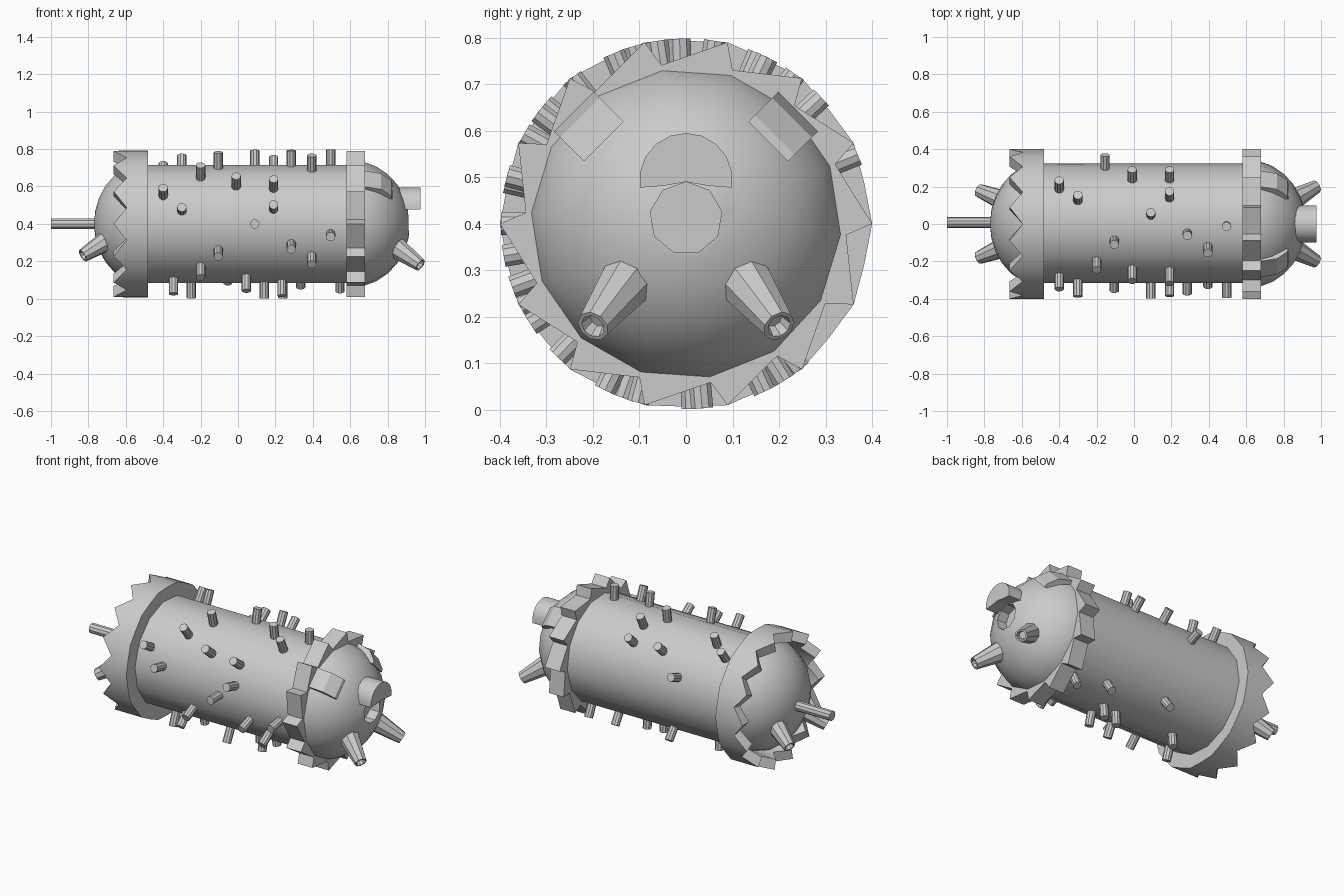
import bpy, bmesh
from math import sin, cos, pi, radians, sqrt
from mathutils import Vector

if "Cube" in bpy.data.objects:
    bpy.data.objects.remove(bpy.data.objects["Cube"])

C = Vector((0, 0, 0.4))      # main axis runs along x through here
N = 14
TURN = radians(-4)


def finish(name, bm, smooth=True):
    bmesh.ops.recalc_face_normals(bm, faces=bm.faces)
    me = bpy.data.meshes.new(name)
    bm.to_mesh(me)
    bm.free()
    ob = bpy.data.objects.new(name, me)
    bpy.context.collection.objects.link(ob)
    if smooth:
        shade(ob)
    return ob


def shade(ob):
    bpy.ops.object.select_all(action='DESELECT')
    ob.select_set(True)
    bpy.context.view_layer.objects.active = ob
    bpy.ops.object.shade_smooth_by_angle(angle=radians(35))


def lathe(name, profile, start, direction, n, turn=0.0):
    """Solid of revolution: profile of (distance, radius) along a direction."""
    d = Vector(direction).normalized()
    u = Vector((0, 1, 0)) if abs(d.x) > 0.99 else Vector((1, 0, 0))
    u = (u - d * u.dot(d)).normalized()
    w = d.cross(u)
    bm = bmesh.new()
    rows = []
    for t, r in profile:
        rows.append([bm.verts.new(Vector(start) + d * t + (u * cos(a) + w * sin(a)) * r)
                     for a in (turn + 2 * pi * i / n for i in range(n))])
    for a, b in zip(rows, rows[1:]):
        for i in range(n):
            j = (i + 1) % n
            bm.faces.new((a[i], a[j], b[j], b[i]))
    bm.faces.new(rows[0])
    bm.faces.new(rows[-1])
    bmesh.ops.remove_doubles(bm, verts=bm.verts, dist=1e-5)
    return finish(name, bm)


def prism(name, pts, vec, smooth=False):
    bm = bmesh.new()
    f = bm.faces.new([bm.verts.new(p) for p in pts])
    ext = bmesh.ops.extrude_face_region(bm, geom=[f])
    bmesh.ops.translate(bm, vec=vec, verts=[v for v in ext['geom'] if isinstance(v, bmesh.types.BMVert)])
    # keep the starting cap so the block is closed
    if not f.is_valid:
        bm.faces.new([v for v in bm.verts][:len(pts)])
    return finish(name, bm, smooth)


def polar(x, r, a):
    return C + Vector((x, r * cos(a), r * sin(a)))


# drum and rounded ends
lathe("drum", [(-0.52, 0.32), (0.62, 0.32)], C + Vector((0, 0.005, 0)), (1, 0, 0), N, TURN)


def dome(name, x, length, radius, side):
    prof = [(length * sin(k * pi / 14), max(radius * cos(k * pi / 14), 1e-3)) for k in range(8)]
    return lathe(name, prof, C + Vector((x, 0, 0)), (side, 0, 0), N, TURN * side)


dome("rear_dome", -0.48, 0.29, 0.335, -1)
front = dome("front_dome", 0.60, 0.32, 0.345, 1)

# round socket sunk into the front dome
cutter = lathe("socket_cutter", [(0.85, 0.078), (1.1, 0.078)], (0, 0, 0.412), (1, 0, 0), 9, pi / 18)
mod = front.modifiers.new("socket", 'BOOLEAN')
mod.operation = 'DIFFERENCE'
mod.solver = 'EXACT'
mod.object = cutter
bpy.context.view_layer.objects.active = front
bpy.ops.object.modifier_apply(modifier=mod.name)
bpy.data.objects.remove(cutter)
shade(front)

# half-round hood over the socket
arc = [Vector((0.84, 0.1 * cos(a), 0.495 + 0.1 * sin(a)))
       for a in (radians(-10 + 20 * i) for i in range(11))]
arc += [Vector((0.84, y, z)) for y, z in ((-0.045, 0.482), (0, 0.49), (0.045, 0.482))]
prism("socket_hood", arc, Vector((0.135, 0, 0)), True)

# ratchet ring with saw teeth
saw = []
for k in range(N):
    a = 2 * pi * k / N
    saw += [polar(0.58, 0.345, a + TURN), polar(0.58, 0.4, a)]
prism("ratchet_ring", saw, Vector((0.10, 0, 0)))

# rear collar with a zigzag edge
bm = bmesh.new()
rows = []
for k in range(2 * N):
    a = pi * k / N
    tip = k % 2 == 0
    xe = -0.665 if tip else -0.595
    ro = 0.4 if tip else 0.393
    rows.append([bm.verts.new(polar(x, r, a)) for x, r in
                 ((-0.48, ro), (xe, ro), (xe, ro - 0.06), (-0.48, ro - 0.08))])
for k in range(2 * N):
    p, q = rows[k], rows[(k + 1) % (2 * N)]
    for i in range(4):
        j = (i + 1) % 4
        bm.faces.new((p[i], p[j], q[j], q[i]))
finish("rear_collar", bm)

# tail rod
lathe("tail_rod", [(0, 0.03), (0.27, 0.03)], (-0.73, 0.008, 0.4), (-1, 0, 0), 10)

# stubby hollow-ended spikes at both ends, mirrored across y
for side, s in (("left", -1), ("right", 1)):
    for end, base, tip in (("front", (0.83, 0.12, 0.285), (0.975, 0.20, 0.18)),
                           ("rear", (-0.66, 0.11, 0.335), (-0.83, 0.18, 0.23))):
        b = Vector((base[0], base[1] * s, base[2]))
        d = Vector((tip[0], tip[1] * s, tip[2])) - b
        L = d.length
        lathe(f"{end}_spike_{side}", [(0, 0.062), (L, 0.036), (L, 0.027), (L - 0.03, 0.02)], b, d, 9)

    # brow plates standing off the front dome
    rad = Vector((0, s * sqrt(0.5), sqrt(0.5)))
    tan = Vector((0, -s * sqrt(0.5), sqrt(0.5)))
    prof = [(0.66, 0.25), (0.825, 0.25), (0.82, 0.27), (0.765, 0.322), (0.66, 0.345)]
    prism(f"brow_plate_{side}", [C + Vector((x, 0, 0)) + rad * r - tan * 0.06 for x, r in prof], tan * 0.12)

# music pegs: (position along the drum, angle from +y towards +z)
pegs = [(-.40, 151), (-.40, 54), (-.30, 167), (-.30, 67), (-.20, 128), (-.20, 226), (-.155, 22),
        (-.105, 106), (-.105, 206), (-.345, 250), (-.25, 275), (-.01, 140), (-.01, 43), (-.055, 308),
        (.045, 244), (.09, 81), (.09, 180), (.14, 272), (.19, 143), (.19, 165), (.19, 43), (.19, 64),
        (.235, 255), (.24, 275), (.285, 99), (.285, 200), (.335, 302), (.395, 113), (.395, 213),
        (.495, 92), (.495, 190), (.545, 295)]
for i, (x, deg) in enumerate(pegs):
    a = radians(deg)
    lathe(f"peg_{i + 1}", [(0, 0.025), (0.105, 0.025)], polar(x, 0.293, a), (0, cos(a), sin(a)), 10)
